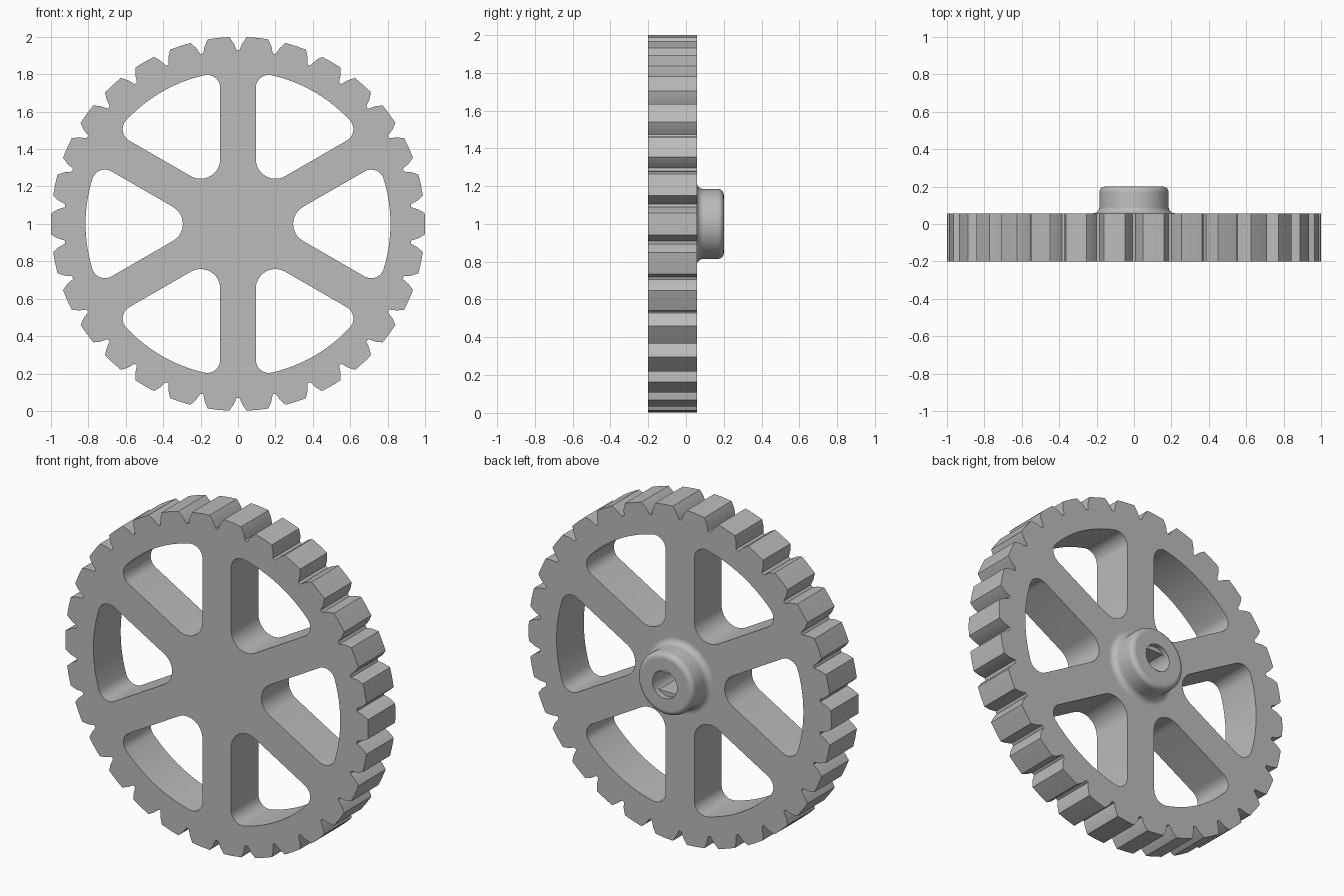
import bpy, bmesh, math
from mathutils import Matrix, Vector

cube = bpy.data.objects.get("Cube")
if cube:
    bpy.data.objects.remove(cube, do_unlink=True)

TEETH, SPOKES = 30, 6
TIP_R, ROOT_R, RIM_R = 1.0, 0.93, 0.815
SPOKE_HALF, INNER_FILLET, OUTER_FILLET = 0.095, 0.105, 0.07
FRONT, BACK, HUB_TOP = -0.2, 0.057, 0.2

grey = bpy.data.materials.new("plain_grey")
grey.use_nodes = True
grey.diffuse_color = (0.5, 0.5, 0.5, 1)
grey.node_tree.nodes["Principled BSDF"].inputs["Base Color"].default_value = (0.5, 0.5, 0.5, 1)


def polar(r, a):
    return Vector((r * math.cos(a), r * math.sin(a)))


def arc(centre, r, a0, a1, n):
    return [centre + polar(r, a0 + (a1 - a0) * i / n) for i in range(n + 1)]


def link(name, mesh):
    ob = bpy.data.objects.new(name, mesh)
    bpy.context.collection.objects.link(ob)
    return ob


def solid(name, loops, y0, y1):
    """Fill nested outlines drawn in the x-z plane and extrude from y0 to y1."""
    curve = bpy.data.curves.new(name, "CURVE")
    curve.dimensions, curve.fill_mode = "2D", "BOTH"
    curve.extrude = (y1 - y0) / 2
    for loop in loops:
        spline = curve.splines.new("POLY")
        spline.points.add(len(loop) - 1)
        for point, p in zip(spline.points, loop):
            point.co = (p.x, p.y, 0, 1)
        spline.use_cyclic_u = True
    temp = link(name + "_outline", curve)
    mesh = bpy.data.meshes.new_from_object(temp.evaluated_get(bpy.context.evaluated_depsgraph_get()))
    bpy.data.objects.remove(temp, do_unlink=True)
    mesh.transform(Matrix.Translation((0, (y0 + y1) / 2, 1)) @ Matrix.Rotation(math.pi / 2, 4, "X"))
    bm = bmesh.new()
    bm.from_mesh(mesh)
    bmesh.ops.remove_doubles(bm, verts=bm.verts, dist=1e-5)
    bmesh.ops.recalc_face_normals(bm, faces=bm.faces)
    bm.to_mesh(mesh)
    bm.free()
    return link(name, mesh)


def lathe(name, profile, steps=64):
    """Spin (radius, y) points around the wheel axis."""
    bm = bmesh.new()
    verts = [bm.verts.new((r, y, 1)) for r, y in profile]
    edges = [bm.edges.new(pair) for pair in zip(verts, verts[1:])]
    bmesh.ops.spin(bm, geom=verts + edges, cent=(0, 0, 1), axis=(0, 1, 0),
                   angle=math.tau, steps=steps)
    bmesh.ops.remove_doubles(bm, verts=bm.verts, dist=1e-5)
    bmesh.ops.recalc_face_normals(bm, faces=bm.faces)
    mesh = bpy.data.meshes.new(name)
    bm.to_mesh(mesh)
    bm.free()
    return link(name, mesh)


def combine(target, tool, operation):
    """Apply a boolean and discard the tool."""
    mod = target.modifiers.new(operation, "BOOLEAN")
    mod.operation, mod.object, mod.solver = operation, tool, "EXACT"
    mesh = bpy.data.meshes.new_from_object(target.evaluated_get(bpy.context.evaluated_depsgraph_get()))
    target.modifiers.clear()
    target.data = mesh
    bpy.data.objects.remove(tool, do_unlink=True)


# Toothed outline, with a narrow notch at the very top
outline = []
for i in range(TEETH):
    mid = math.tau * i / TEETH
    for r, deg in ((ROOT_R, -5.5), (0.967, -4.6), (TIP_R, -3.3), (TIP_R, 0),
                   (TIP_R, 3.3), (0.967, 4.6), (ROOT_R, 5.5)):
        outline.append(polar(r, mid + math.radians(deg)))

# Rounded window between two spokes
half = math.pi / SPOKES
inner = Vector(((SPOKE_HALF + INNER_FILLET) / math.sin(half), 0))
side = SPOKE_HALF + OUTER_FILLET
along = math.sqrt((RIM_R - OUTER_FILLET) ** 2 - side ** 2)
corner = polar(along, half) + polar(side, half - math.pi / 2)
low = Vector((corner.x, -corner.y))
aim = math.atan2(corner.y, corner.x)
quarter = math.pi / 2
window = (arc(inner, INNER_FILLET, half + quarter, 3 * math.pi / 2 - half, 12)
          + arc(low, OUTER_FILLET, -half - quarter, -aim, 10)
          + arc(Vector((0, 0)), RIM_R, -aim, aim, 12)[1:-1]
          + arc(corner, OUTER_FILLET, aim, half + quarter, 10))
windows = []
for i in range(SPOKES):
    turn = Matrix.Rotation(math.tau * i / SPOKES, 2)
    windows.append([turn @ p for p in window])

wheel = solid("gear_wheel", [outline] + windows, FRONT, BACK)

# Hub with a flared foot and a rounded lip
foot = arc(Vector((0.22, BACK + 0.035)), 0.035, -quarter, -math.pi, 6)
lip = arc(Vector((0.155, HUB_TOP - 0.03)), 0.03, 0, quarter, 6)
profile = [(0, 0), (0.22, 0)] + [(p.x, p.y) for p in foot + lip] + [(0, HUB_TOP)]
combine(wheel, lathe("hub", profile), "UNION")

# Blind shaft socket: round mouth, then two flats
circle = arc(Vector((0, 0)), 0.082, 0, math.tau, 32)[:-1]
flats = [Vector((p.x, max(-0.055, min(0.055, p.y)))) for p in circle]
combine(wheel, solid("socket_cutter", [flats], -0.06, 0.3), "DIFFERENCE")
combine(wheel, solid("mouth_cutter", [circle], HUB_TOP - 0.03, 0.3), "DIFFERENCE")

# Smooth curved walls, flat plate faces
wheel.data.materials.clear()
wheel.data.materials.append(grey)
bpy.ops.object.select_all(action="DESELECT")
wheel.select_set(True)
bpy.context.view_layer.objects.active = wheel
bpy.ops.object.shade_smooth_by_angle(angle=math.radians(25))
for face in wheel.data.polygons:
    face.material_index = 0
    if abs(face.normal.y) > 0.999:
        face.use_smooth = False
